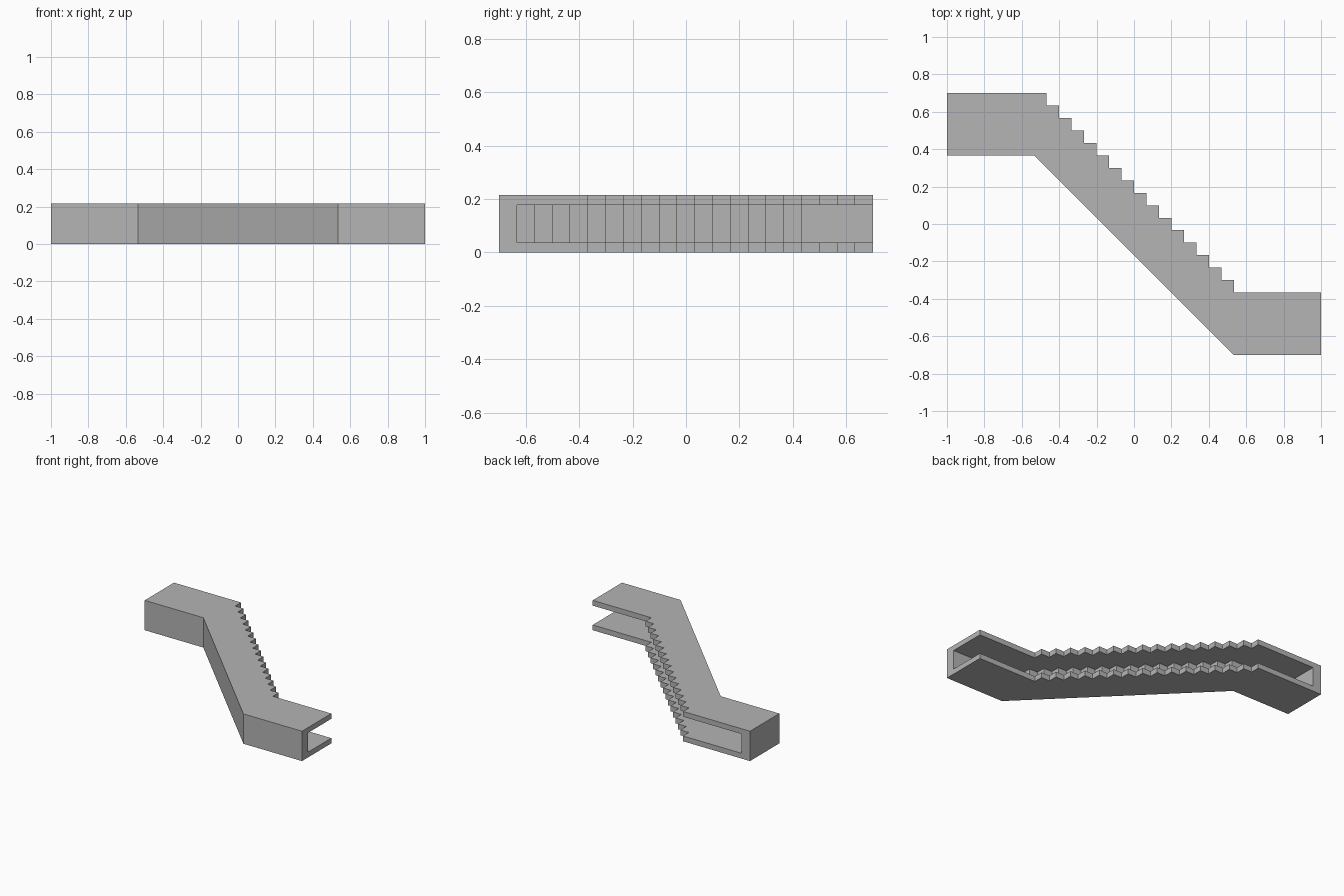
import bpy
import bmesh

cube = bpy.data.objects.get("Cube")
if cube:
    bpy.data.objects.remove(cube, do_unlink=True)

STEP = 1 / 15          # tread depth and riser height
STEPS = 16
TOP = 0.7              # upper edge of the parapets
WIDTH = 0.215          # stair width, along z
SIDE = 0.038           # parapet thickness
FLOOR_DROP = 4 * STEP  # parapet height above the treads

grey = bpy.data.materials.new("concrete_grey")
grey.use_nodes = True
colour = (0.46, 0.46, 0.46, 1)
grey.diffuse_color = colour
grey.node_tree.nodes["Principled BSDF"].inputs["Base Color"].default_value = colour


def staircase(top):
    """Stepped line running down from the left landing to the right one."""
    points = []
    for i in range(STEPS):
        x = -7 * STEP + i * STEP
        points += [(x, top - i * STEP), (x, top - (i + 1) * STEP)]
    return points


def prism(name, outline, z0, z1):
    """Extrude a flat outline from z0 up to z1."""
    bm = bmesh.new()
    face = bm.faces.new([bm.verts.new((x, y, z0)) for x, y in outline])
    result = bmesh.ops.extrude_face_region(bm, geom=[face])
    top_verts = [g for g in result["geom"] if isinstance(g, bmesh.types.BMVert)]
    bmesh.ops.translate(bm, verts=top_verts, vec=(0, 0, z1 - z0))
    bmesh.ops.recalc_face_normals(bm, faces=bm.faces)
    mesh = bpy.data.meshes.new(name)
    bm.to_mesh(mesh)
    bm.free()
    mesh.materials.append(grey)
    obj = bpy.data.objects.new(name, mesh)
    bpy.context.collection.objects.link(obj)
    return obj


# Solid stair body: stepped parapet edge, two landings, sloped soffit
low = TOP - STEPS * STEP
body = [(-1, TOP)] + staircase(TOP) + [
    (1, low), (1, -TOP), (8 * STEP, -TOP), (-8 * STEP, TOP - 5 * STEP), (-1, TOP - 5 * STEP)]
stair = prism("staircase", body, 0, WIDTH)

# Walkway cut between the parapets, open at the lower end, walled at the upper
floor = TOP - FLOOR_DROP
end_wall = -1 + STEP
channel = [(end_wall, floor)] + staircase(floor) + [
    (1.1, floor - STEPS * STEP), (1.1, 0.8), (end_wall, 0.8)]
cutter = prism("walkway_cutter", channel, SIDE, WIDTH - SIDE)
cutter.hide_render = True

cut = stair.modifiers.new("walkway", 'BOOLEAN')
cut.operation = 'DIFFERENCE'
cut.solver = 'EXACT'
cut.object = cutter
bpy.context.view_layer.objects.active = stair
stair.select_set(True)
bpy.ops.object.modifier_apply(modifier=cut.name)
bpy.data.objects.remove(cutter, do_unlink=True)
